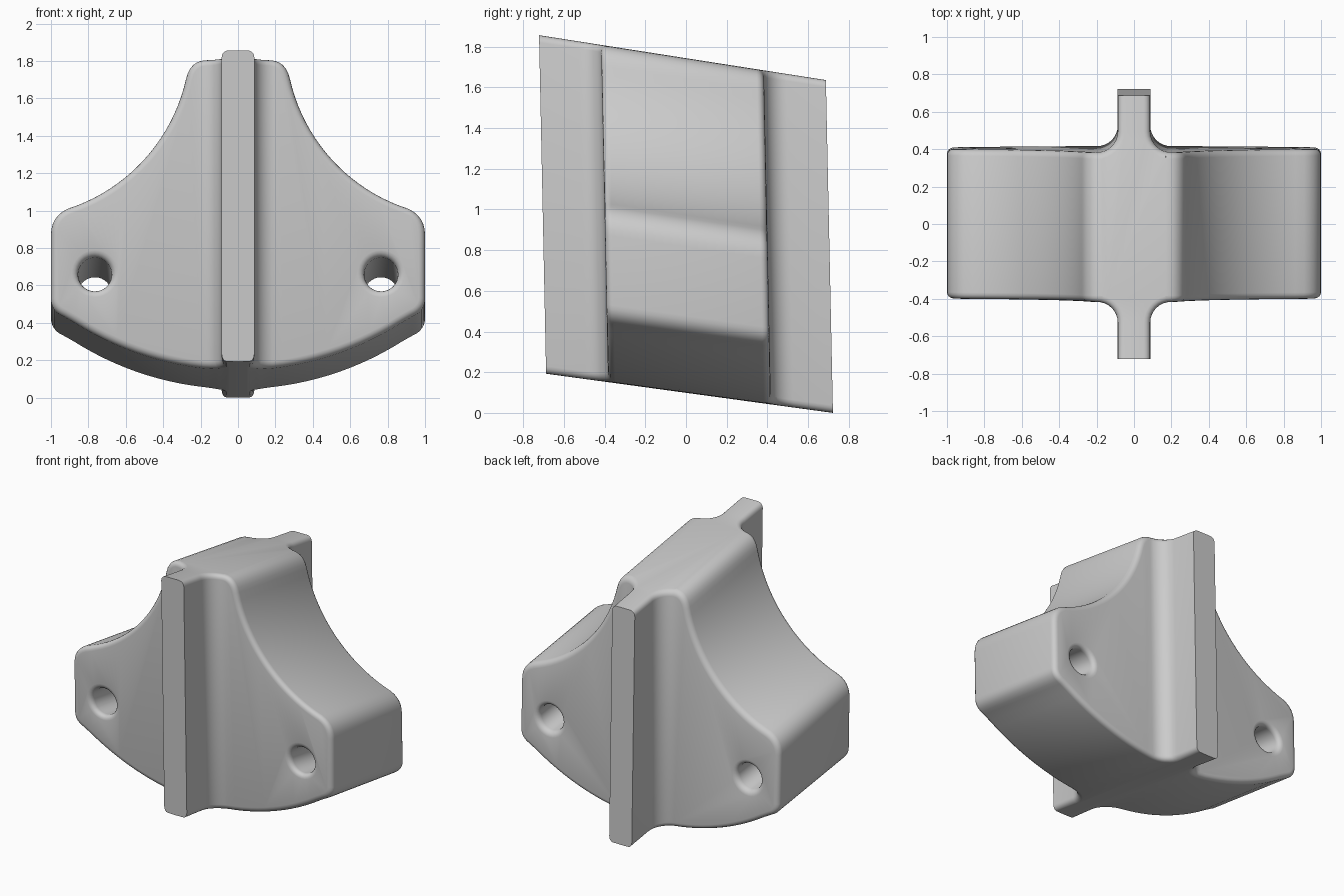
import bpy, bmesh, math
from mathutils import Vector

if "Cube" in bpy.data.objects:
    bpy.data.objects.remove(bpy.data.objects["Cube"])


def bezier(a, c, b, n=6):
    a, c, b = Vector(a), Vector(c), Vector(b)
    return [tuple(a * (1 - t) ** 2 + c * 2 * t * (1 - t) + b * t * t)
            for t in (i / n for i in range(n + 1))]


def arc(cx, cy, r, a0, a1, n):
    angles = [math.radians(a0 + (a1 - a0) * i / n) for i in range(n + 1)]
    return [(cx + r * math.cos(a), cy + r * math.sin(a)) for a in angles]


def arc_through(p, q, s, n=20):
    # circle through three points, short way round
    (ax, ay), (bx, by), (cx, cy) = p, q, s
    d = 2 * (ax * (by - cy) + bx * (cy - ay) + cx * (ay - by))
    a2, b2, c2 = ax * ax + ay * ay, bx * bx + by * by, cx * cx + cy * cy
    ux = (a2 * (by - cy) + b2 * (cy - ay) + c2 * (ay - by)) / d
    uy = (a2 * (cx - bx) + b2 * (ax - cx) + c2 * (bx - ax)) / d
    r = math.hypot(ax - ux, ay - uy)
    t0 = math.degrees(math.atan2(ay - uy, ax - ux)) % 360
    t1 = math.degrees(math.atan2(cy - uy, cx - ux)) % 360
    return arc(ux, uy, r, t0, t1, n)


def extrude(name, outline, place, low, high):
    bm = bmesh.new()
    f = bm.faces.new([bm.verts.new(place(u, v, low)) for u, v in outline])
    new = bmesh.ops.extrude_face_region(bm, geom=[f])["geom"]
    shift = Vector(place(0, 0, high)) - Vector(place(0, 0, low))
    bmesh.ops.translate(bm, vec=shift, verts=[g for g in new if isinstance(g, bmesh.types.BMVert)])
    bmesh.ops.recalc_face_normals(bm, faces=bm.faces)
    me = bpy.data.meshes.new(name)
    bm.to_mesh(me)
    bm.free()
    ob = bpy.data.objects.new(name, me)
    bpy.context.collection.objects.link(ob)
    return ob


def boolean(ob, cutter, operation):
    mod = ob.modifiers.new(operation, "BOOLEAN")
    mod.object, mod.operation, mod.solver = cutter, operation, "EXACT"
    bpy.context.view_layer.objects.active = ob
    bpy.ops.object.modifier_apply(modifier=mod.name)
    bpy.data.objects.remove(cutter)


def front_plane(x, z, depth):
    return (x, depth, z)


# front silhouette: flat top, concave shoulder, straight side, bowed base
half = bezier((0.17, 1.75), (0.255, 1.75), (0.278, 1.65))
half += arc_through((0.278, 1.65), (0.49, 1.235), (0.91, 0.96))[1:]
half += bezier((0.91, 0.96), (1.0, 0.92), (1.0, 0.82))[1:]
half += bezier((1.0, 0.48), (1.0, 0.415), (0.93, 0.385))
base = arc(0, 1.735, 1.635, -55.3, -90, 16)
half += base[1:-1]
profile = half + [(0, 0.1)] + [(-x, z) for x, z in reversed(half)]
body = extrude("finned_body", profile, front_plane, -0.705, 0.705)

# plan outline: wide block with a filleted fin front and back
quarter = [(1.2, 0.4)] + arc(0.197, 0.51, 0.11, 270, 180, 8) + [(0.087, 0.9)]
back = quarter + [(-x, y) for x, y in reversed(quarter)]
plan = back + [(x, -y) for x, y in reversed(back)]
boolean(body, extrude("plan_cutter", plan, lambda x, y, z: (x, y, z), -0.5, 2.5), "INTERSECT")

# mounting holes
for s in (-1, 1):
    hole = arc(s * 0.765, 0.61, 0.09, 0, 348.75, 31)
    boolean(body, extrude("hole_cutter", hole, front_plane, -0.6, 0.6), "DIFFERENCE")

# round every sharp rim except the fin ends
bm = bmesh.new()
bm.from_mesh(body.data)
bmesh.ops.remove_doubles(bm, verts=bm.verts, dist=0.0005)
rims = [e for e in bm.edges if len(e.link_faces) == 2
        and e.calc_face_angle(0) > math.radians(50)
        and not all(abs(v.co.y) > 0.7 for v in e.verts)]
bmesh.ops.bevel(bm, geom=rims, offset=0.035, offset_type="OFFSET", segments=4,
                profile=0.5, affect="EDGES", clamp_overlap=False)

# slope the whole part down towards the back
for v in bm.verts:
    d, h = v.co.y, v.co.z - 0.925
    v.co.y = d - 0.021 * h
    v.co.z = v.co.z - d * (0.1465 + 0.012 * h)
low = min(v.co.z for v in bm.verts)
bmesh.ops.translate(bm, vec=(0, 0, -low), verts=bm.verts)
bm.to_mesh(body.data)
bm.free()

bpy.ops.object.select_all(action="DESELECT")
body.select_set(True)
bpy.context.view_layer.objects.active = body
bpy.ops.object.shade_smooth_by_angle(angle=math.radians(30))
